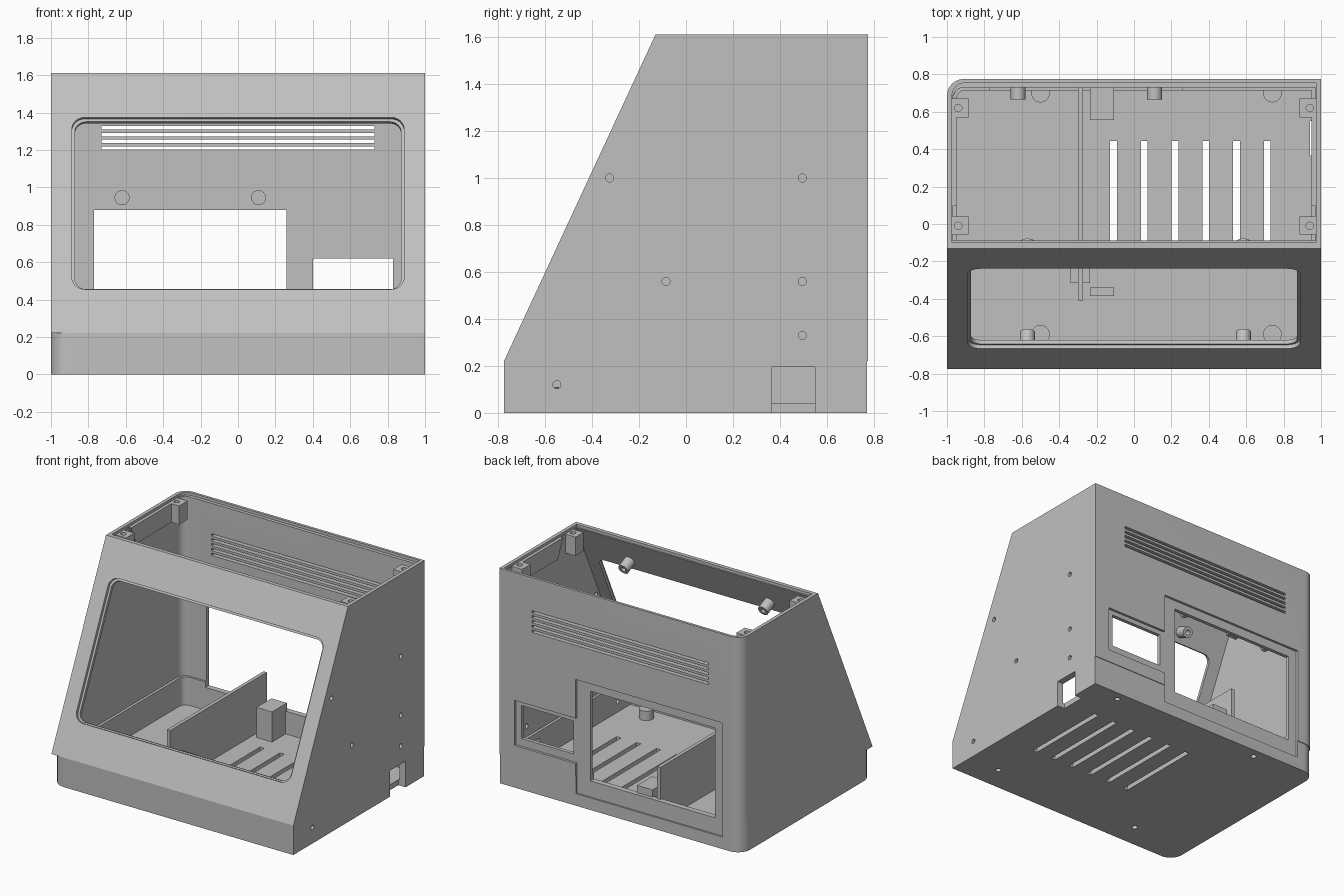
import bpy, bmesh, math
from mathutils import Matrix, Vector

if "Cube" in bpy.data.objects:
    bpy.data.objects.remove(bpy.data.objects["Cube"], do_unlink=True)

grey = bpy.data.materials.new("plain_grey")
grey.use_nodes = True
grey.diffuse_color = (0.53, 0.53, 0.53, 1)
grey.node_tree.nodes["Principled BSDF"].inputs["Base Color"].default_value = (0.53, 0.53, 0.53, 1)

parts = []


def frame(u, v, origin=(0, 0, 0)):
    """Matrix taking local x, y, z to u, v and their cross product."""
    u, v = Vector(u), Vector(v)
    m = Matrix((u, v, u.cross(v))).transposed().to_4x4()
    m.translation = origin
    return m


FLAT = Matrix.Identity(4)
SIDE = frame((0, 1, 0), (0, 0, 1))
rise = Vector((0, 0.645, 1.39)).normalized()
PANEL = frame((1, 0, 0), rise, (0, -0.775, 0.22))


def prism(name, pts, lo, hi, m=FLAT, corner=None, radius=0):
    """Extrude a 2D outline; optionally round the upright edge nearest a corner."""
    bm = bmesh.new()
    bot = [bm.verts.new((x, y, lo)) for x, y in pts]
    top = [bm.verts.new((x, y, hi)) for x, y in pts]
    n = len(pts)
    bm.faces.new(bot[::-1])
    bm.faces.new(top)
    for i in range(n):
        j = (i + 1) % n
        bm.faces.new((bot[i], bot[j], top[j], top[i]))
    bm.transform(m)
    if corner:
        edges = [e for e in bm.edges if all(
            abs(v.co.x - corner[0]) < 1e-4 and abs(v.co.y - corner[1]) < 1e-4 for v in e.verts)]
        bmesh.ops.bevel(bm, geom=edges, offset=radius, segments=10, profile=0.5, affect='EDGES')
    bmesh.ops.recalc_face_normals(bm, faces=bm.faces)
    mesh = bpy.data.meshes.new(name)
    bm.to_mesh(mesh)
    bm.free()
    mesh.materials.append(grey)
    ob = bpy.data.objects.new(name, mesh)
    bpy.context.collection.objects.link(ob)
    parts.append(ob)
    return ob


def rounded(x0, x1, y0, y1, rl, rr=0):
    """Rectangle outline with left corners of radius rl and right ones of rr."""
    pts = []
    for k, (x, y, sx, sy, r) in enumerate(((x1, y1, -1, -1, rr), (x0, y1, 1, -1, rl),
                                           (x0, y0, 1, 1, rl), (x1, y0, -1, 1, rr))):
        for i in range(9 if r else 1):
            a = math.pi / 2 * (k + i / 8)
            pts.append((x + sx * r + r * math.cos(a), y + sy * r + r * math.sin(a)))
    return pts


def box(name, x0, x1, y0, y1, z0, z1):
    return prism(name, rounded(x0, x1, y0, y1, 0), z0, z1)


def disc(name, x, y, r, lo, hi, m=FLAT):
    pts = [(x + r * math.cos(i * math.tau / 24), y + r * math.sin(i * math.tau / 24)) for i in range(24)]
    return prism(name, pts, lo, hi, m)


def cut(targets, cutters):
    """Subtract the cutters from every target, then discard them."""
    for ob in targets:
        for c in cutters:
            mod = ob.modifiers.new("cut", 'BOOLEAN')
            mod.operation, mod.solver, mod.object = 'DIFFERENCE', 'EXACT', c
        bpy.context.view_layer.update()
        deps = bpy.context.evaluated_depsgraph_get()
        mesh = bpy.data.meshes.new_from_object(ob.evaluated_get(deps))
        ob.modifiers.clear()
        ob.data = mesh
    for c in cutters:
        parts.remove(c)
        bpy.data.objects.remove(c, do_unlink=True)


def slope_y(z, inset=0):
    return -0.775 + inset + (z - 0.22) * 0.645 / 1.39


def wedge(name, half, back, z0, z1, inset, radius):
    pts = [(slope_y(z0, inset), z0), (back, z0), (back, z1), (slope_y(z1, inset), z1)]
    return prism(name, pts, -half, half, SIDE, (-half, back), radius)


# Upper shell: hollow wedge, lid ledge and the front opening
shell = wedge("upper_shell", 1, 0.775, 0.22, 1.61, 0, 0.09)
cut([shell], [
    wedge("cavity", 0.97, 0.73, 0.2, 1.65, 0.05, 0.06),
    prism("lid_recess", rounded(-0.973, 0.973, -0.10, 0.755, 0), 1.59, 1.7, FLAT, (-0.973, 0.755), 0.07),
    prism("bezel", rounded(-0.888, 0.888, 0.259, 1.273, 0.07, 0.07), -0.022, 0.1, PANEL),
    prism("opening", rounded(-0.872, 0.872, 0.27, 1.257, 0.06, 0.06), -0.2, 0.05, PANEL),
])

# Base tray with an inner lip that locates the shell
tray = prism("base_tray", rounded(-1, 1, -0.775, 0.77, 0.1), 0, 0.22)
cut([tray], [prism("tray_cavity", rounded(-0.97, 0.97, -0.745, 0.735, 0.07), 0.04, 0.4)])
lip = prism("tray_lip", rounded(-0.97, 0.97, -0.735, 0.735, 0.07), 0.035, 0.25)
cut([lip], [prism("lip_cavity", rounded(-0.95, 0.95, -0.70, 0.715, 0.05), 0, 0.4)])

# Rear windows with recessed surrounds
cut([shell, tray, lip], [
    box("large_surround", -0.84, 0.37, 0.757, 0.9, 0.09, 0.945),
    box("large_window", -0.77, 0.26, 0.6, 0.85, 0.21, 0.88),
])
cut([shell], [
    box("small_surround", 0.36, 0.877, 0.757, 0.9, 0.317, 0.654),
    box("small_window", 0.40, 0.83, 0.6, 0.85, 0.374, 0.62),
])

# Rear vents
cut([shell], [box("vent", -0.73, 0.73, 0.6, 0.9, z - 0.009, z + 0.009)
              for z in (1.21 + 0.036 * i for i in range(5))])

# Screw holes and cable notch in the left wall
cut([shell], [disc("screw_hole", y, z, 0.017, 0.9, 1.1, SIDE) for y, z in
              ((-0.325, 1.0), (0.495, 1.0), (-0.085, 0.56), (0.495, 0.56), (0.495, 0.33))])
cut([tray, lip], [
    disc("low_hole", -0.55, 0.12, 0.017, 0.9, 1.1, SIDE),
    box("cable_notch", 0.94, 1.1, 0.365, 0.55, -0.05, 0.195),
])

# Floor slots and blind foot holes
feet = [(x, y) for x in (-0.5, 0.74) for y in (-0.59, 0.7)]
cut([tray], [box("floor_slot", x - 0.018, x + 0.018, -0.225, 0.443, -0.1, 0.1)
             for x in (-0.11 + 0.1645 * i for i in range(6))])
cut([tray], [disc("foot_hole", x, y, 0.02, -0.1, 0.03) for x, y in feet])
for x, y in feet:
    disc("foot_post", x, y, 0.05, 0.035, 0.11)

# Lid screw blocks and side rails
for s in (-1, 1):
    x0, x1 = sorted((s * 0.885, s * 0.98))
    for y0, y1, hole in ((-0.055, 0.04, -0.01), (0.57, 0.67, 0.62)):
        block = box("lid_block", x0, x1, y0, y1, 1.45, 1.59)
        cut([block], [disc("lid_hole", s * 0.94, hole, 0.02, 1.5, 1.7)])
    prism("side_rail", [(0.095, 1.59), (0.155, 1.45), (0.57, 1.45), (0.57, 1.59)],
          *sorted((s * 0.95, s * 0.98)), SIDE)

# Bosses on the sloped panel and on the rear wall
for x in (-0.57, 0.585):
    for t in (0.19, 1.335):
        boss = disc("panel_boss", x, t, 0.04, -0.13, -0.03, PANEL)
        cut([boss], [disc("boss_hole", x, t, 0.018, -0.2, -0.06, PANEL)])
REAR = frame((1, 0, 0), (0, 0, 1))
for x in (-0.62, 0.11):
    disc("rear_boss", x, 0.945, 0.04, -0.74, -0.665, REAR)

# Interior divider and support blocks
box("divider", -0.3, -0.273, -0.41, 0.73, 0.035, 0.45)
box("rear_support", -0.235, -0.107, 0.555, 0.73, 0.035, 0.265)
box("front_support", -0.235, -0.107, -0.385, -0.34, 0.035, 0.29)
box("divider_foot", -0.34, -0.235, -0.315, -0.2, 0.035, 0.12)

# Smooth the rounded corners, keep the rest crisp
bpy.ops.object.select_all(action='DESELECT')
for ob in parts:
    ob.select_set(True)
bpy.context.view_layer.objects.active = shell
bpy.ops.object.shade_smooth_by_angle(angle=math.radians(30))
